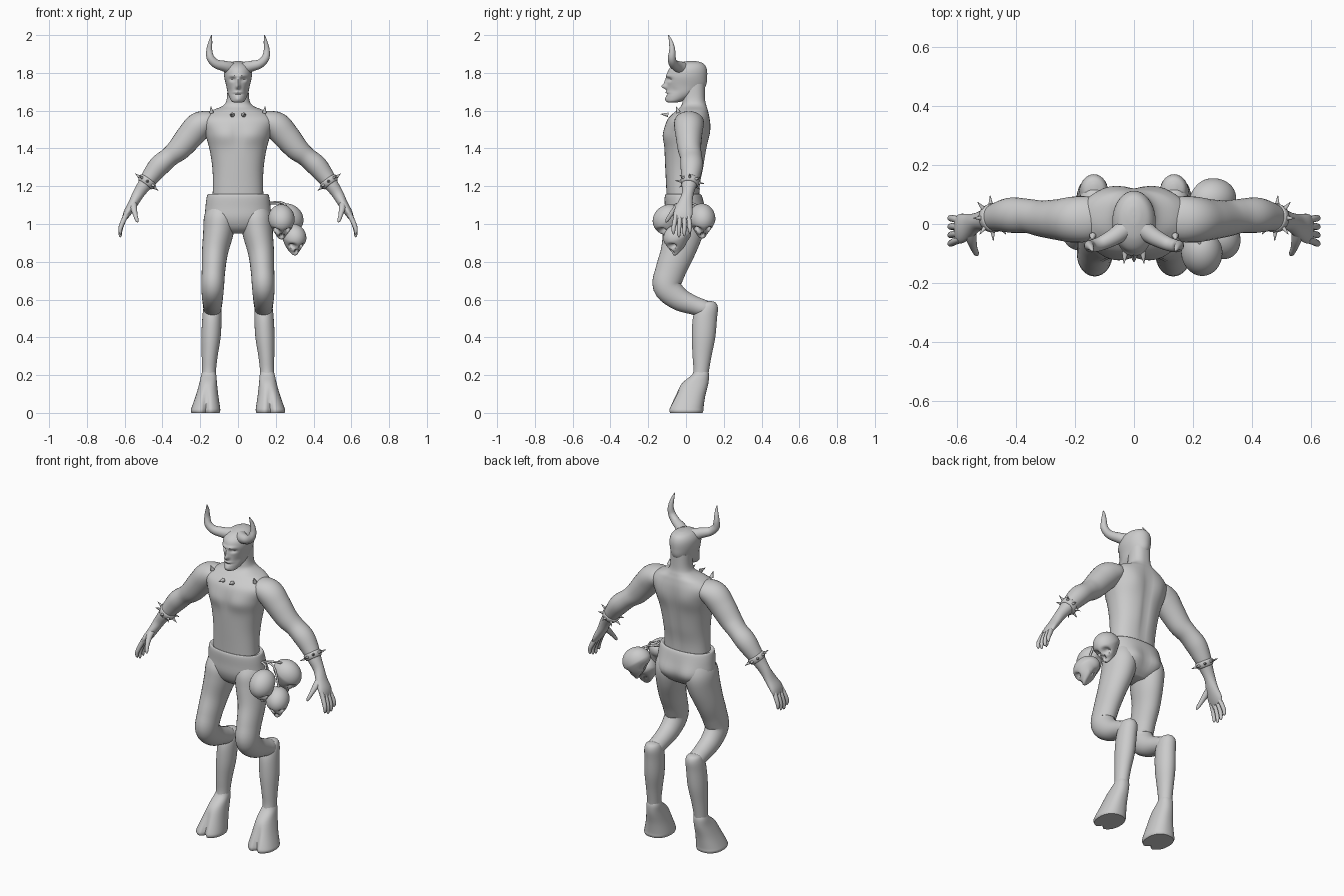
import bpy, bmesh, math
from mathutils import Vector, Matrix

X, Y, Z = Vector((1, 0, 0)), Vector((0, 1, 0)), Vector((0, 0, 1))


def finish(name, bm, mirror=False, angle=50):
    bmesh.ops.recalc_face_normals(bm, faces=bm.faces)
    me = bpy.data.meshes.new(name)
    bm.to_mesh(me)
    bm.free()
    ob = bpy.data.objects.new(name, me)
    bpy.context.collection.objects.link(ob)
    bpy.ops.object.select_all(action='DESELECT')
    ob.select_set(True)
    bpy.context.view_layer.objects.active = ob
    bpy.ops.object.shade_smooth_by_angle(angle=math.radians(angle))
    if mirror:
        m = ob.modifiers.new("Mirror", 'MIRROR')
        m.use_axis = (True, False, False)
        m.use_mirror_merge = False
    return ob


def spline(secs, sub):
    """Catmull-Rom through section tuples."""
    s = [secs[0]] + list(secs) + [secs[-1]]
    out = []
    for i in range(1, len(s) - 2):
        for k in range(sub):
            t = k / sub
            out.append([0.5 * (2 * b + (c - a) * t + (2 * a - 5 * b + 4 * c - d) * t * t
                               + (3 * b - a - 3 * c + d) * t ** 3)
                        for a, b, c, d in zip(*s[i - 1:i + 3])])
    return out + [list(secs[-1])]


def loft(bm, secs, ref=X, sides=24, sub=4, flat=False, power=2.0):
    """Skin elliptical sections (x, y, z, half width along ref, half depth)."""
    pts = spline(secs, sub)
    rings = []
    for i, p in enumerate(pts):
        a, b = pts[max(i - 1, 0)], pts[min(i + 1, len(pts) - 1)]
        t = Z if flat else (Vector(b[:3]) - Vector(a[:3])).normalized()
        u = (ref - t * ref.dot(t)).normalized()
        v = t.cross(u)
        ring = []
        for k in range(sides):
            w = 2 * math.pi * k / sides
            c, s = math.cos(w), math.sin(w)
            c = math.copysign(abs(c) ** (2 / power), c)
            s = math.copysign(abs(s) ** (2 / power), s)
            ring.append(bm.verts.new(Vector(p[:3]) + u * c * p[3] + v * s * p[4]))
        rings.append(ring)
    for r, q in zip(rings, rings[1:]):
        for k in range(sides):
            j = (k + 1) % sides
            bm.faces.new((r[k], r[j], q[j], q[k]))
    bm.faces.new(rings[0])
    bm.faces.new(rings[-1])


def bump(bm, x, z, sx, sz, amount, front=True):
    """Push the front or back surface along y in a soft spot, mirrored in x."""
    for v in bm.verts:
        if (v.co.y < 0.01) == front:
            e = ((abs(v.co.x) - x) / sx) ** 2 + ((v.co.z - z) / sz) ** 2
            v.co.y += amount * math.exp(-e)


def spike(bm, base, direction, r, length):
    d = Vector(direction).normalized()
    m = Matrix.Translation(Vector(base) + d * length / 2) @ Z.rotation_difference(d).to_matrix().to_4x4()
    bmesh.ops.create_cone(bm, cap_ends=True, segments=10, radius1=r, radius2=0.001, depth=length, matrix=m)


# Torso and neck, with chest, shoulder blades and spine groove
bm = bmesh.new()
loft(bm, [(0, -.015, 1.08, .138, .085), (0, -.015, 1.2, .133, .09), (0, -.008, 1.3, .136, .102),
          (0, -.002, 1.4, .152, .112), (0, .004, 1.48, .175, .118), (0, .012, 1.55, .195, .112),
          (0, .03, 1.595, .15, .088), (0, .042, 1.625, .082, .068), (0, .042, 1.66, .06, .06),
          (0, .042, 1.74, .056, .058)], sides=48, sub=6, flat=True, power=2.3)
bump(bm, .08, 1.47, .07, .05, -.014)
bump(bm, 0, 1.47, .015, .06, .006)
bump(bm, 0, 1.35, .02, .2, -.012, front=False)
bump(bm, .09, 1.5, .06, .07, .012, front=False)
finish("torso", bm)

# Head with brow, eye sockets, nose, mouth and chin
bm = bmesh.new()
loft(bm, [(0, -.072, 1.643, .018, .022), (0, -.058, 1.652, .036, .045), (0, -.018, 1.69, .053, .084),
          (0, .002, 1.73, .062, .102), (0, .005, 1.78, .073, .107), (0, .01, 1.82, .071, .1),
          (0, .02, 1.847, .054, .075), (0, .028, 1.86, .026, .036), (0, .03, 1.863, .004, .005)],
     sides=72, sub=9, flat=True)
bump(bm, 0, 1.727, .011, .013, -.026)
bump(bm, 0, 1.75, .009, .022, -.013)
bump(bm, .029, 1.765, .015, .009, .014)
bump(bm, .022, 1.785, .022, .008, -.008)
bump(bm, 0, 1.697, .02, .006, -.007)
bump(bm, 0, 1.687, .024, .004, .006)
bump(bm, 0, 1.662, .018, .014, -.008)
bump(bm, .045, 1.705, .014, .02, .008)
finish("head", bm)

# Horns
bm = bmesh.new()
loft(bm, [(.035, -.02, 1.825, .034, .034), (.07, -.045, 1.835, .029, .029), (.115, -.067, 1.848, .024, .024),
          (.145, -.075, 1.878, .021, .021), (.152, -.073, 1.92, .016, .016), (.146, -.08, 1.965, .01, .01),
          (.14, -.093, 2.0, .002, .002)], ref=Y, sides=18, sub=6)
finish("horns", bm, mirror=True)

# Arms with hands, fingers and thumbs
bm = bmesh.new()
loft(bm, [(.11, .02, 1.55, .05, .035), (.15, .018, 1.545, .075, .055), (.205, .015, 1.52, .078, .073),
          (.255, .015, 1.465, .07, .071), (.31, .018, 1.4, .062, .063), (.36, .027, 1.357, .058, .053),
          (.415, .03, 1.31, .06, .056), (.46, .025, 1.255, .05, .048), (.5, .015, 1.2, .038, .036),
          (.53, .008, 1.155, .031, .03), (.557, -.005, 1.105, .04, .025), (.585, -.015, 1.06, .05, .021),
          (.6, -.02, 1.03, .044, .013), (.602, -.02, 1.025, .03, .006)], ref=Y, sides=28, sub=5)
for y, drop in ((.018, .02), (-.008, .005), (-.034, 0), (-.06, .015)):
    loft(bm, [(.588, y * .8 - .004, 1.055, .012, .014), (.61, y, 1.01, .012, .013),
              (.622, y * 1.1, .97 + drop / 2, .011, .011), (.623, y * 1.1, .94 + drop, .008, .008),
              (.621, y * 1.1, .93 + drop, .002, .002)], ref=Y, sides=12)
loft(bm, [(.555, -.015, 1.115, .018, .02), (.552, -.05, 1.085, .016, .018), (.544, -.08, 1.05, .012, .012),
          (.535, -.1, 1.02, .009, .009), (.531, -.106, 1.008, .002, .002)], ref=Y, sides=12)
finish("arms", bm, mirror=True)

# Spiked wristbands
bm = bmesh.new()
c, axis = Vector((.483, .02, 1.222)), Vector((.58, -.12, -.8)).normalized()
loft(bm, [tuple(c + axis * d) + (r, r) for d, r in ((-.018, .042), (-.013, .05), (.013, .046), (.018, .038))],
     ref=Y, sides=28, sub=2)
u = axis.cross(Y).normalized()
v = axis.cross(u)
for k in range(8):
    w = k * math.pi / 4
    d = u * math.cos(w) + v * math.sin(w)
    spike(bm, c + d * .042, d, .009, .036)
finish("wristbands", bm, mirror=True)

# Collar spikes
bm = bmesh.new()
spike(bm, (.03, -.095, 1.578), (.1, -1, .1), .012, .04)
spike(bm, (.14, -.04, 1.59), (.1, -.4, 1), .012, .035)
finish("collar_spikes", bm, mirror=True)

# Trousers seat with waistband rim
bm = bmesh.new()
loft(bm, [(0, -.015, 1.15, .14, .08), (0, -.015, 1.158, .158, .092), (0, -.013, 1.14, .166, .1),
          (0, -.008, 1.09, .172, .104), (0, -.004, 1.03, .172, .106), (0, -.005, .98, .13, .085),
          (0, -.005, .95, .07, .05)], sides=44, flat=True, power=2.2)
bump(bm, .08, 1.03, .06, .07, .02, front=False)
finish("trouser_seat", bm)

# Thighs running forward to the knee, then back to the hock
bm = bmesh.new()
loft(bm, [(.085, 0, 1.1, .07, .08), (.095, -.005, 1.03, .085, .107), (.105, -.018, .95, .08, .105),
          (.122, -.045, .85, .069, .09), (.13, -.083, .75, .062, .08), (.134, -.1, .67, .06, .075),
          (.135, -.04, .605, .055, .062), (.135, .04, .57, .05, .05), (.136, .1, .55, .046, .045),
          (.136, .12, .54, .03, .03)], sides=28, sub=5)
finish("thighs", bm, mirror=True)

# Shanks
bm = bmesh.new()
loft(bm, [(.136, .125, .592, .008, .01), (.136, .12, .583, .035, .038), (.136, .112, .555, .047, .057),
          (.138, .1, .5, .051, .064), (.143, .093, .4, .051, .062), (.15, .085, .3, .042, .05),
          (.154, .08, .22, .037, .041), (.156, .07, .16, .036, .045)], sides=28, flat=True)
finish("shanks", bm, mirror=True)

# Cloven hooves
bm = bmesh.new()
loft(bm, [(.154, .08, .225, .033, .036), (.155, .076, .2, .04, .046), (.158, .048, .155, .047, .07),
          (.164, .022, .09, .06, .08), (.17, .003, .03, .075, .09), (.172, .0, .012, .078, .092),
          (.172, .0, 0, .074, .088)], sides=48, flat=True, power=2.3)
for p in bm.verts:
    if p.co.y < .02:
        p.co.y += .03 * math.exp(-((p.co.x - .17) / .014) ** 2) * max(0, 1 - p.co.z / .14)
finish("hooves", bm, mirror=True)


# Skulls hung from the waist
def skull(name, loc, tilt, turn, size):
    bm = bmesh.new()
    bmesh.ops.create_uvsphere(bm, u_segments=48, v_segments=36, radius=1)
    for p in bm.verts:
        x, y, z = p.co
        low = max(0, -z)
        back = min(1, max(0, y + .5))
        p.co = (.07 * x * (1 - .3 * low), .085 * y, z * (.075 if z > 0 else .105 - .05 * back))
        p.co.z += .02 * math.exp(-(x * x + (y - .1) ** 2) / .15) * (z < 0)
    bump(bm, .028, -.026, .015, .014, .04)
    bump(bm, 0, -.056, .009, .012, .022)
    bump(bm, .045, -.07, .014, .02, .012)
    bump(bm, 0, -.085, .03, .012, -.016)
    m = (Matrix.Translation(loc) @ Matrix.Rotation(math.radians(turn), 4, 'Z')
         @ Matrix.Rotation(math.radians(tilt), 4, 'X') @ Matrix.Scale(size, 4))
    bmesh.ops.transform(bm, matrix=m, verts=bm.verts)
    finish(name, bm)


skull("skull_front", (.23, -.095, 1.025), 38, 5, 1.0)
skull("skull_back", (.265, .085, 1.03), 35, 100, 1.0)
skull("skull_low", (.295, -.045, .93), 25, 25, .92)

# Cords holding the skulls
bm = bmesh.new()
for end in ((.225, -.08, 1.09), (.26, .07, 1.09), (.29, -.03, 1.0)):
    e = Vector(end)
    mid = Vector(((.16 + e.x) / 2 + .02, e.y / 2, 1.108))
    loft(bm, [(.155, -.01, 1.11, .006, .006), tuple(mid) + (.006, .006), tuple(e) + (.006, .006)], ref=Y, sides=8)
finish("cords", bm)
